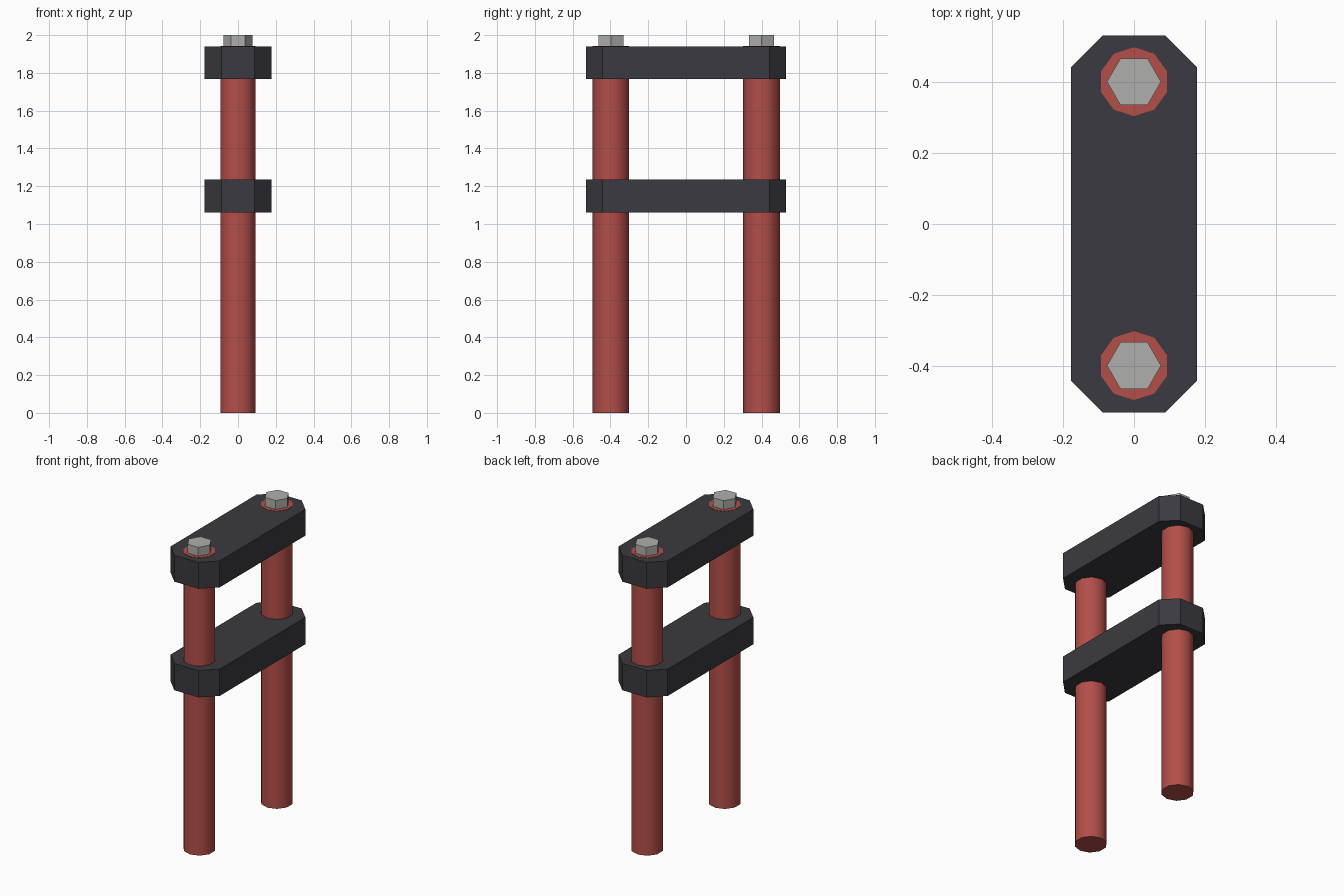
import bpy, bmesh, math

if "Cube" in bpy.data.objects:
    bpy.data.objects.remove(bpy.data.objects["Cube"])


def material(name, rgb):
    m = bpy.data.materials.new(name)
    m.diffuse_color = (*rgb, 1)
    m.use_nodes = True
    m.node_tree.nodes["Principled BSDF"].inputs["Base Color"].default_value = m.diffuse_color
    return m


RED = material("red", (0.45, 0.077, 0.065))
DARK = material("charcoal", (0.043, 0.042, 0.052))
STEEL = material("light grey", (0.43, 0.43, 0.42))


def prism(name, outline, z0, z1, mat, smooth=False):
    """Extrude a flat outline from z0 up to z1."""
    bm = bmesh.new()
    base = bm.faces.new([bm.verts.new((x, y, z0)) for x, y in outline])
    top = bmesh.ops.extrude_face_region(bm, geom=[base])["geom"]
    for v in top:
        if isinstance(v, bmesh.types.BMVert):
            v.co.z = z1
    bmesh.ops.recalc_face_normals(bm, faces=bm.faces)
    for f in bm.faces:
        f.smooth = smooth and abs(f.normal.z) < 0.5
    # keep the end rims crisp on smooth-sided parts
    for e in bm.edges:
        e.smooth = e.calc_face_angle(0) < math.radians(50)
    mesh = bpy.data.meshes.new(name)
    bm.to_mesh(mesh)
    bm.free()
    mesh.materials.append(mat)
    obj = bpy.data.objects.new(name, mesh)
    bpy.context.collection.objects.link(obj)
    return obj


def ring(n, r, cy, start):
    return [(r * math.cos(start + math.tau * i / n),
             cy + r * math.sin(start + math.tau * i / n)) for i in range(n)]


# Two fork tubes, each capped with a hexagonal bolt
for side, y in (("front", -0.398), ("back", 0.4)):
    prism(side + "_tube", ring(10, 0.097, y, math.pi / 2), 0, 1.942, RED, True)
    prism(side + "_bolt", ring(6, 0.076, y, 0), 1.93, 2.0, STEEL)

# Two clamp plates with chamfered corners
W, L, C = 0.177, 0.53, 0.089
plate = [(W, C - L), (W, L - C), (W - C, L), (C - W, L),
         (-W, L - C), (-W, C - L), (C - W, -L), (W - C, -L)]
prism("upper_clamp", plate, 1.768, 1.94, DARK)
prism("lower_clamp", plate, 1.06, 1.235, DARK)
